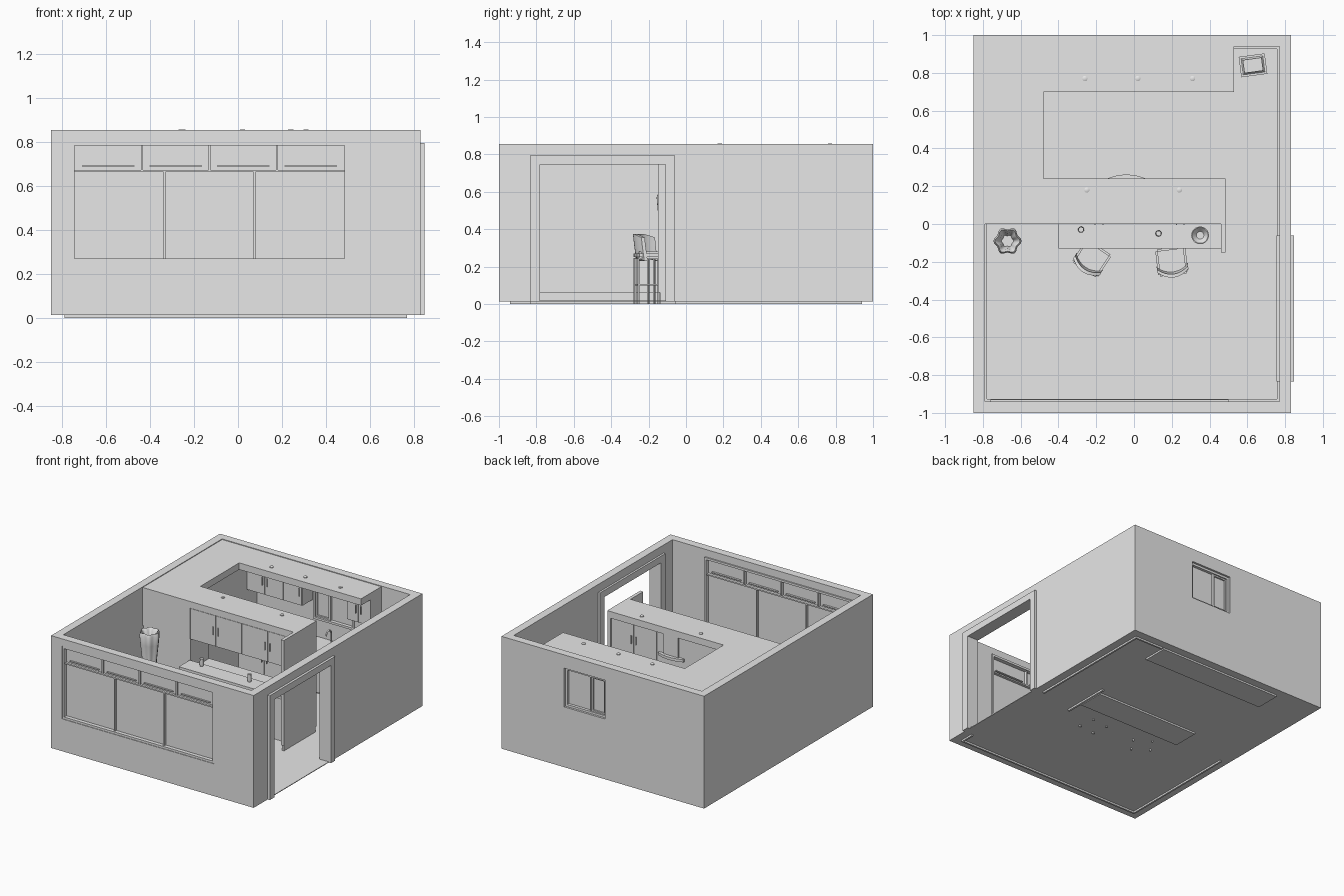
import bpy, bmesh, math
from mathutils import Matrix, Vector

if "Cube" in bpy.data.objects:
    bpy.data.objects.remove(bpy.data.objects["Cube"])

grey = bpy.data.materials.new("plain_grey")
grey.use_nodes = True
COLOUR = (.8, .8, .8, 1)
grey.diffuse_color = COLOUR
grey.node_tree.nodes["Principled BSDF"].inputs["Base Color"].default_value = COLOUR

# Room limits: outer and inner wall faces, heights
LEFT, RIGHT, FRONT, BACK = -.85, .83, -1, 1
IN_L, IN_R, IN_F, IN_B = -.79, .77, -.94, .94
BASE, FLOOR, TOP = .013, .018, .855
COUNTER, UPPER, SOFFIT = .335, .565, .8


def finish(name, bm, smooth=False):
    mesh = bpy.data.meshes.new(name)
    bmesh.ops.recalc_face_normals(bm, faces=bm.faces)
    bm.to_mesh(mesh)
    bm.free()
    mesh.materials.append(grey)
    obj = bpy.data.objects.new(name, mesh)
    bpy.context.collection.objects.link(obj)
    if smooth:
        bpy.ops.object.select_all(action="DESELECT")
        obj.select_set(True)
        bpy.context.view_layer.objects.active = obj
        bpy.ops.object.shade_smooth_by_angle(angle=math.radians(40))
    return obj


def add_box(bm, x0, x1, y0, y1, z0, z1):
    size = Matrix.Diagonal((x1 - x0, y1 - y0, z1 - z0, 1))
    centre = Matrix.Translation(((x0 + x1) / 2, (y0 + y1) / 2, (z0 + z1) / 2))
    bmesh.ops.create_cube(bm, size=1, matrix=centre @ size)


def boxes(name, *items):
    bm = bmesh.new()
    for item in items:
        add_box(bm, *item)
    return finish(name, bm)


def lathe(name, profile, x, y, sides=20, lobes=0):
    bm = bmesh.new()
    rings = []
    for r, z in profile:
        ring = []
        for i in range(sides):
            a = math.tau * i / sides
            k = r * (1 + .1 * math.cos(lobes * a)) if lobes else r
            ring.append(bm.verts.new((x + k * math.cos(a), y + k * math.sin(a), z)))
        rings.append(ring)
    for low, high in zip(rings, rings[1:]):
        for i in range(sides):
            j = (i + 1) % sides
            bm.faces.new((low[i], low[j], high[j], high[i]))
    bm.faces.new(rings[0])
    bm.faces.new(rings[-1])
    return finish(name, bm, True)


def doors(name, x0, x1, y, z0, z1, count, side):
    """Row of thin door fronts with bar handles; side is -1 for front, 1 for back."""
    bm = bmesh.new()
    step = (x1 - x0) / count
    for i in range(count):
        a, b = x0 + i * step + .003, x0 + (i + 1) * step - .003
        add_box(bm, a, b, *sorted((y, y + side * .006)), z0 + .003, z1 - .003)
        h = b - .02 if i % 2 == 0 else a + .015
        mid = (z0 + z1) / 2
        add_box(bm, h, h + .005, *sorted((y, y + side * .014)), mid - .03, mid + .03)
    return finish(name, bm)


def rect_frame(bm, x0, x1, y0, y1, z0, z1, w):
    for a, b in ((x0, x0 + w), (x1 - w, x1)):
        add_box(bm, a, b, y0, y1, z0, z1)
    for a, b in ((z0, z0 + w), (z1 - w, z1)):
        add_box(bm, x0 + w, x1 - w, y0, y1, a, b)


# Walls with the window and doorway openings cut out
walls = boxes("walls", (LEFT, RIGHT, FRONT, BACK, BASE, TOP))
cuts = {"room_cutter": (IN_L, IN_R, IN_F, IN_B, -1, 2),
        "front_window_cutter": (-.76, .5, -1.1, -.9, .255, .8),
        "back_window_cutter": (-.03, .31, .9, 1.1, .465, .755),
        "doorway_cutter": (.7, .9, -.78, -.11, -1, .745)}
for cut_name, dims in cuts.items():
    cutter = boxes(cut_name, dims)
    cutter.hide_render = True
    mod = walls.modifiers.new(cut_name, "BOOLEAN")
    mod.operation, mod.solver, mod.object = "DIFFERENCE", "EXACT", cutter
    bpy.context.view_layer.objects.active = walls
    bpy.ops.object.modifier_apply(modifier=cut_name)
    bpy.data.objects.remove(cutter)

boxes("floor", (IN_L, IN_R, IN_F, IN_B, BASE, FLOOR),
      (IN_R, RIGHT, -.78, -.11, BASE, FLOOR))

# Baseboards run slightly below the floor
boxes("baseboards", (IN_L, -.777, IN_F, 0, 0, .06), (IN_L, IN_R, IN_F, -.927, 0, .06),
      (.757, IN_R, IN_F, -.83, 0, .06), (.757, IN_R, -.06, IN_B, 0, .06),
      (.53, IN_R, .927, IN_B, 0, .06))

# Door casing on both sides of the wall
for label, a, b in (("outer", RIGHT, .848), ("inner", .755, IN_R)):
    boxes(label + "_door_casing", (a, b, -.835, -.78, BASE, .795),
          (a, b, -.11, -.06, BASE, .795), (a, b, -.78, -.11, .745, .795))

# Front window: frame, transom, mullions, panes
bm = bmesh.new()
rect_frame(bm, -.76, .5, -.996, -.93, .255, .8, .016)
add_box(bm, -.744, .484, -.985, -.94, .664, .674)
for i in range(1, 4):
    x = -.744 + i * 1.228 / 4
    add_box(bm, x - .005, x + .005, -.985, -.94, .674, .784)
for i in range(1, 3):
    x = -.744 + i * 1.228 / 3
    add_box(bm, x - .005, x + .005, -.985, -.94, .271, .664)
for i in range(4):
    x = -.744 + (i + .5) * 1.228 / 4
    add_box(bm, x - .12, x + .12, -.98, -.945, .688, .694)
finish("front_window_frame", bm)
boxes("front_window_panes", (-.744, .484, -.968, -.96, .271, .784))

# Back window
bm = bmesh.new()
rect_frame(bm, -.03, .31, .93, .985, .465, .755, .016)
rect_frame(bm, -.014, .1, .945, .975, .481, .739, .01)
add_box(bm, .1, .11, .94, .98, .481, .739)
finish("back_window_frame", bm)
boxes("back_window_panes", (-.014, .294, .956, .964, .481, .739))

# Dropped soffit with recessed lights
boxes("soffit", (IN_L, -.48, 0, IN_B, SOFFIT, .85), (-.48, .53, .7, IN_B, SOFFIT, .85),
      (-.48, .46, 0, .24, SOFFIT, .85))
for x, y in ((-.26, .77), (.02, .77), (.31, .77), (-.25, .18), (.24, .18)):
    lathe("ceiling_light", ((.014, .79), (.014, .855), (.009, .858)), x, y)

# Tall partition and end panel
boxes("partition", (IN_L, -.4, .006, .23, BASE, UPPER), (IN_L, -.4, 0, .23, UPPER, SOFFIT))
boxes("end_panel", (.46, .485, -.15, .24, .06, .85), (.465, .48, -.14, .23, 0, .06))

# Upper cabinets over the bar
boxes("bar_upper_cabinets", (-.4, .46, .008, .225, UPPER, SOFFIT))
doors("bar_upper_front_doors", -.4, .46, .008, UPPER, SOFFIT, 4, -1)
doors("bar_upper_back_doors", .08, .46, .225, UPPER, SOFFIT, 2, 1)

# Bar, kitchen side base and worktop
boxes("bar_top", (-.4, .46, -.13, 0, .392, .41))
boxes("bar_wall", (-.4, .46, -.02, 0, 0, .392))
boxes("bar_base_cabinets", (-.4, .46, 0, .21, .04, .32), (-.4, .46, 0, .18, 0, .04))
boxes("bar_worktop", (-.4, .46, 0, .23, .32, COUNTER))
doors("bar_base_doors", -.4, .46, .21, .045, .315, 4, 1)

# Back and side cabinets
boxes("back_base_cabinets", (-.5, .52, .72, IN_B, .04, .32), (-.5, .52, .75, IN_B, 0, .04))
boxes("back_worktop", (-.5, .525, .705, IN_B, .32, COUNTER))
doors("back_base_doors", -.48, .52, .72, .045, .315, 5, -1)
boxes("side_tall_cabinets", (IN_L, -.5, .24, IN_B, BASE, SOFFIT))
boxes("back_upper_cabinets", (-.5, -.04, .82, IN_B, .6, SOFFIT),
      (.33, .53, .82, IN_B, .6, SOFFIT))
doors("back_upper_doors", -.5, -.04, .82, .6, SOFFIT, 3, -1)
doors("corner_upper_doors", .33, .53, .82, .6, SOFFIT, 2, -1)

# Tap under the window
curve = bpy.data.curves.new("tap", "CURVE")
curve.dimensions, curve.bevel_depth = "3D", .006
line = curve.splines.new("POLY")
path = [(.15, .89, COUNTER), (.15, .89, .42)]
path += [(.15, .86 + .03 * math.cos(a), .42 + .03 * math.sin(a))
         for a in (math.pi * i / 6 for i in range(1, 7))]
line.points.add(len(path) - 1)
for point, co in zip(line.points, path):
    point.co = (*co, 1)
curve.materials.append(grey)
bpy.context.collection.objects.link(bpy.data.objects.new("tap", curve))

# Cooker hood with a bowed canopy
bm = bmesh.new()
outline = [(-.145, .1), (.065, .1)]
outline += [(-.04 + .105 * t, .262 - .022 * t * t) for t in (1, .6, .3, 0, -.3, -.6, -1)]
face = bm.faces.new([bm.verts.new((x, y, .63)) for x, y in outline])
lifted = bmesh.ops.extrude_face_region(bm, geom=[face])["geom"]
bmesh.ops.translate(bm, vec=(0, 0, .02),
                    verts=[v for v in lifted if isinstance(v, bmesh.types.BMVert)])
add_box(bm, -.1, .02, .1, .236, .65, SOFFIT)
finish("cooker_hood", bm)


def stool(x, y, angle):
    bm = bmesh.new()
    # padded seat
    add_box(bm, -.08, .08, -.07, .075, .24, .28)
    bmesh.ops.bevel(bm, geom=bm.edges[:], offset=.01, segments=2, affect="EDGES")
    # curved leaning backrest
    rows = []
    for z, lean in ((.25, 0), (.32, .01), (.375, .016)):
        for depth in (0, .018):
            rows.append([bm.verts.new((t * .083, -.068 - lean + depth + .035 * t * t,
                                       z - .02 * t * t))
                         for t in (i / 4 for i in range(-4, 5))])
    order = [rows[i] for i in (0, 2, 4, 5, 3, 1)]
    for low, high in zip(order, order[1:] + order[:1]):
        for i in range(8):
            bm.faces.new((low[i], low[i + 1], high[i + 1], high[i]))
    for end in (0, -1):
        bm.faces.new([row[end] for row in order])
    # legs and foot rails
    for s in (-1, 1):
        for t in (-1, 1):
            px, py = s * .066, t * .062
            add_box(bm, px - .005, px + .005, py - .005, py + .005, 0, .245)
        add_box(bm, s * .066 - .004, s * .066 + .004, -.06, .06, .1, .108)
        add_box(bm, -.066, .066, s * .062 - .004, s * .062 + .004, .1, .108)
    bm.transform(Matrix.Translation((x, y, 0)) @ Matrix.Rotation(math.radians(angle), 4, "Z"))
    finish("bar_stool", bm, True)


stool(-.225, -.185, -33)
stool(.2, -.2, 7)

# Bar accessories and tall floor vase
for x, y in ((-.28, -.03), (.13, -.05)):
    lathe("bar_jar", ((.012, .41), (.016, .43), (.012, .455), (.014, .468)), x, y)
lathe("bowl", ((.02, .41), (.038, .425), (.047, .445), (.042, .445), (.02, .418)), .35, -.06)
lathe("floor_vase", ((.045, FLOOR), (.055, .2), (.05, .38), (.062, .5), (.068, .57),
                     (.06, .59), (.045, .57), (.03, .5)), -.67, -.09, 36, 6)

# Corner bin, slightly turned, with a domed lid
bm = bmesh.new()
add_box(bm, -.07, .07, -.055, .055, 0, .2)
for v in bm.verts:
    if v.co.z < .1:
        v.co = Vector((v.co.x * .85, v.co.y * .85, v.co.z))
bmesh.ops.bevel(bm, geom=[e for e in bm.edges if min(v.co.z for v in e.verts) > .1],
                offset=.02, segments=3, affect="EDGES")
bm.transform(Matrix.Translation((.63, .84, FLOOR)) @ Matrix.Rotation(math.radians(8), 4, "Z"))
finish("corner_bin", bm, True)
